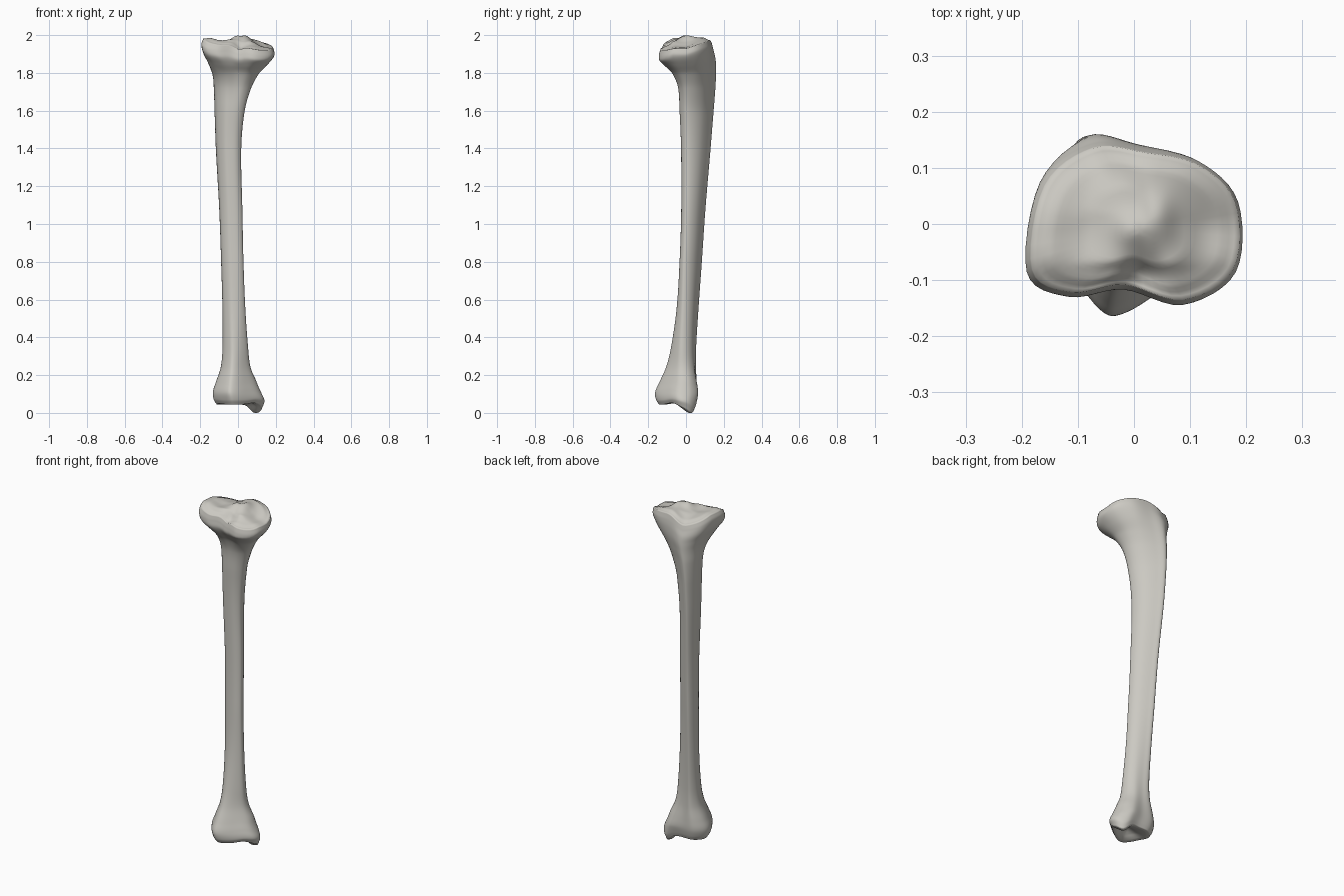
import bpy
import bmesh
from math import exp
from mathutils import Vector

cube = bpy.data.objects.get("Cube")
if cube:
    bpy.data.objects.remove(cube, do_unlink=True)

# Cross-section outlines in a unit box, all starting at the crest
ANKLE = [(.2, .95), (.5, .97), (.77, 1), (.98, .82), (.98, .54),
         (.74, .25), (.45, .01), (.28, .04), (.05, .43), (.02, .72)]
SHAFT = [(.17, 1), (.44, .89), (.77, .67), (.96, .42), (1, .18),
         (.82, .03), (.56, 0), (.32, .05), (.07, .28), (.01, .7)]
KNEE = [(.3, 1), (.55, .97), (.8, .89), (.98, .64), (.97, .2),
        (.73, 0), (.45, .1), (.2, .05), (.01, .2), (.07, .75)]

# Stations up the bone: height, x min, x max, y min, y max, outline blend
STATIONS = [
    (.045, -.115, .125, -.14, .045, 0),
    (.07, -.13, .138, -.155, .055, 0),
    (.11, -.135, .125, -.16, .063, 0),
    (.16, -.12, .1, -.14, .062, .1),
    (.24, -.093, .066, -.105, .056, .3),
    (.34, -.083, .053, -.08, .055, .5),
    (.55, -.083, .038, -.05, .066, .8),
    (.8, -.09, .028, -.034, .083, 1),
    (1.08, -.1, .022, -.025, .102, 1),
    (1.4, -.118, .016, -.026, .129, 1),
    (1.6, -.125, .034, -.034, .145, 1),
    (1.72, -.13, .068, -.043, .154, 1.15),
    (1.79, -.138, .105, -.07, .157, 1.4),
    (1.85, -.162, .15, -.115, .157, 1.7),
    (1.9, -.188, .18, -.142, .152, 1.9),
    (1.94, -.195, .193, -.143, .143, 2),
    (1.97, -.185, .188, -.135, .135, 2),
]
STEPS = 6


def clamp(v):
    return max(0, min(1, v))


def bump(x, y, cx, cy, rx, ry):
    return exp(-((x - cx) / rx) ** 2 - ((y - cy) / ry) ** 2)


def hermite(a, b, ta, tb, t):
    """Cubic between a and b with end tangents ta and tb."""
    s = 1 - t
    return (a * (1 + 2 * t) * s * s + ta * t * s * s
            + b * (3 - 2 * t) * t * t - tb * t * t * s)


def smooth_stations(rows):
    """Resample the stations with a smooth curve through each column."""
    def slope(i, col):
        lo, hi = rows[max(i - 1, 0)], rows[min(i + 1, len(rows) - 1)]
        return (hi[col] - lo[col]) / (hi[0] - lo[0])

    result = []
    for i in range(len(rows) - 1):
        a, b = rows[i], rows[i + 1]
        span = b[0] - a[0]
        for s in range(STEPS):
            t = s / STEPS
            result.append([a[0] + span * t] + [
                hermite(a[c], b[c], slope(i, c) * span, slope(i + 1, c) * span, t)
                for c in range(1, len(a))])
    return result + [list(rows[-1])]


def outline(blend):
    """Closed smooth outline mixed from the three profiles."""
    lower, upper, mix = (ANKLE, SHAFT, blend) if blend < 1 else (SHAFT, KNEE, blend - 1)
    pts = [Vector(p).lerp(Vector(q), clamp(mix)) for p, q in zip(lower, upper)]
    n = len(pts)
    ring = []
    for i in range(n):
        p, a, b, q = (pts[(i + k) % n] for k in (-1, 0, 1, 2))
        for s in range(STEPS):
            ring.append(hermite(a, b, (b - p) / 2, (q - a) / 2, s / STEPS))
    return ring


def sculpt(x, y, z):
    """Tilt the knee rim and shape the lower edge of the ankle."""
    knee = clamp((z - 1.8) / .14)
    ankle = clamp((.17 - z) / .1)
    tilt = -.26 * max(0, x - .03)
    tilt += 1.5 * max(0, x) * max(0, y)
    tilt -= .45 * max(0, -.07 - y)
    tilt -= .3 * max(0, y - .02) * clamp(-x / .08)
    tilt += .12 * max(0, -x - .08)
    tilt -= .025 * bump(x, y, .005, -.11, .04, .04)
    spur = .048 * bump(x, y, .098, .015, .036, .055)
    arch = .018 * bump(x, y, .03, -.06, .12, .035)
    return z + tilt * knee + (arch - spur) * ankle


def plateau(x, y, depth):
    """Dished joint surface of the knee end."""
    lift = .012 * clamp(depth * 6)
    lift -= .016 * bump(x, y, -.1, -.01, .06, .07)
    lift -= .012 * bump(x, y, .125, -.02, .05, .08)
    lift += .018 * bump(x, y, .045, .01, .028, .045)
    lift += .017 * bump(x, y, -.005, -.01, .03, .03)
    lift -= .018 * bump(x, y, .025, -.085, .03, .04)
    return lift * clamp(depth * 5)


def ankle_socket(x, y, depth):
    """Shallow hollow of the ankle end."""
    return .022 * depth - .004 * clamp(depth * 6)


bm = bmesh.new()


def add_ring(points):
    return [bm.verts.new(p) for p in points]


def bridge(a, b):
    n = len(a)
    for i in range(n):
        j = (i + 1) % n
        bm.faces.new((a[i], a[j], b[j], b[i]))


def cap(rim, centre, height, surface):
    """Close an end with shrinking rings that follow a surface rule."""
    base = [v.co.copy() for v in rim]
    previous = rim
    steps = 18
    for s in range(1, steps):
        depth = s / steps
        points = []
        for p in base:
            x = p.x + (centre[0] - p.x) * depth
            y = p.y + (centre[1] - p.y) * depth
            level = sculpt(x, y, height)
            z = p.z + (level - p.z) * clamp(depth * 2) + surface(x, y, depth)
            points.append((x, y, z))
        ring = add_ring(points)
        bridge(previous, ring)
        previous = ring
    middle = sum((v.co for v in previous), Vector((0, 0, 0))) / len(previous)
    tip = bm.verts.new(middle)
    for i, v in enumerate(previous):
        bm.faces.new((v, previous[(i + 1) % len(previous)], tip))


# Shaft with both flared ends
rings = []
for z, x0, x1, y0, y1, blend in smooth_stations(STATIONS):
    points = []
    for p in outline(blend):
        x, y = x0 + (x1 - x0) * p.x, y0 + (y1 - y0) * p.y
        points.append((x, y, sculpt(x, y, z)))
    rings.append(add_ring(points))
for a, b in zip(rings, rings[1:]):
    bridge(a, b)

# Joint surfaces
cap(rings[-1], (.01, -.01), STATIONS[-1][0], plateau)
cap(rings[0], (0, -.04), STATIONS[0][0], ankle_socket)

# Rest the ankle spur on the ground and smooth the surface
low = min(v.co.z for v in bm.verts)
bmesh.ops.translate(bm, verts=bm.verts[:], vec=(0, 0, -low))
bmesh.ops.recalc_face_normals(bm, faces=bm.faces[:])
for face in bm.faces:
    face.smooth = True

mesh = bpy.data.meshes.new("shin_bone")
bm.to_mesh(mesh)
bm.free()
bone = bpy.data.objects.new("shin_bone", mesh)
bpy.context.collection.objects.link(bone)

# Pale bone colour
colour = (.6, .585, .54, 1)
material = bpy.data.materials.new("pale_bone")
material.use_nodes = True
material.diffuse_color = colour
material.node_tree.nodes["Principled BSDF"].inputs["Base Color"].default_value = colour
mesh.materials.append(material)
